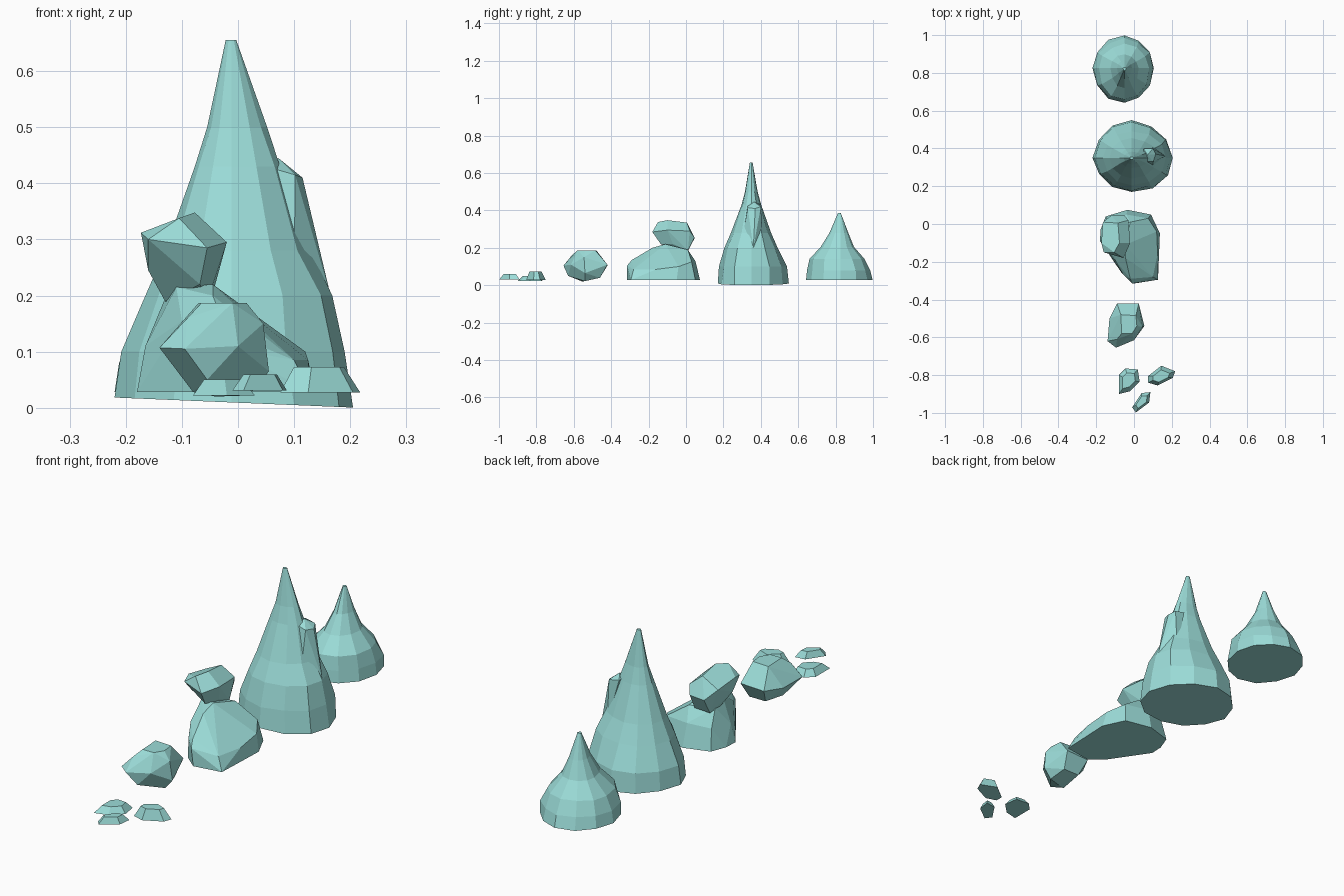
import bpy, bmesh, math, random

random.seed(4)
mat = bpy.data.materials.new("ice_stone")
mat.diffuse_color = (0.33, 0.72, 0.69, 1)


def finish(name, bm):
    bmesh.ops.recalc_face_normals(bm, faces=bm.faces[:])
    me = bpy.data.meshes.new(name)
    bm.to_mesh(me)
    bm.free()
    me.materials.append(mat)
    ob = bpy.data.objects.new(name, me)
    bpy.context.collection.objects.link(ob)
    return ob


def hull(name, pts):
    """Faceted rock: convex hull of a few points, flat facets merged."""
    bm = bmesh.new()
    for p in pts:
        bm.verts.new(p)
    r = bmesh.ops.convex_hull(bm, input=bm.verts[:])
    loose = {v for v in r["geom_interior"] + r["geom_unused"]
             if isinstance(v, bmesh.types.BMVert) and v.is_valid}
    bmesh.ops.delete(bm, geom=list(loose), context='VERTS')
    bmesh.ops.dissolve_limit(bm, angle_limit=math.radians(9),
                             verts=bm.verts[:], edges=bm.edges[:])
    return finish(name, bm)


def spire(name, cx, cy, rings, n=12, tilt=0.0):
    """Loft of rings (z, left, right, front, back) about an off-centre axis."""
    bm = bmesh.new()
    loops = []
    for k, (z, x0, x1, y0, y1) in enumerate(rings):
        mx, my = (cx, cy) if x0 < cx < x1 else ((x0 + x1) / 2, (y0 + y1) / 2)
        loop = []
        for i in range(n):
            a = 2 * math.pi * i / n
            c, s = math.cos(a), math.sin(a)
            j = 1 if i % 3 == 0 else random.uniform(0.95, 1.04)
            x = mx + c * j * ((x1 - mx) if c > 0 else (mx - x0))
            y = my + s * j * ((y1 - my) if s > 0 else (my - y0))
            loop.append(bm.verts.new((x, y, z - (tilt * x if k == 0 else 0))))
        loops.append(loop)
    for a, b in zip(loops, loops[1:]):
        for i in range(n):
            q = (i + 1) % n
            bm.faces.new((a[i], a[q], b[q], b[i]))
    bm.faces.new(loops[0])
    bm.faces.new(loops[-1])
    return finish(name, bm)


def pebble(name, outline, z0, z1):
    """Flat chip: outline at the bottom, shrunken outline on top."""
    mx = sum(p[0] for p in outline) / len(outline)
    my = sum(p[1] for p in outline) / len(outline)
    pts = [(x, y, z0) for x, y in outline]
    pts += [(mx + (x - mx) * 0.62, my + (y - my) * 0.62, z1) for x, y in outline]
    return hull(name, pts)


# Tall spire with a ledge on its right
spire("tall_spire", -0.012, 0.35, [
    (0.009, -0.22, 0.205, 0.17, 0.55),
    (0.10, -0.208, 0.19, 0.176, 0.54),
    (0.20, -0.165, 0.168, 0.205, 0.49),
    (0.28, -0.13, 0.13, 0.24, 0.455),
    (0.43, -0.077, 0.075, 0.297, 0.402),
    (0.50, -0.055, 0.052, 0.315, 0.383),
    (0.655, -0.022, -0.003, 0.341, 0.356)], tilt=0.042)
hull("spire_ledge", [
    (0.115, 0.37, 0.41), (0.102, 0.33, 0.415), (0.10, 0.40, 0.42),
    (0.072, 0.365, 0.445), (0.165, 0.36, 0.20), (0.05, 0.33, 0.43),
    (0.05, 0.40, 0.43), (0.10, 0.30, 0.24), (0.10, 0.41, 0.24)])

# Short spire at the back
spire("short_spire", -0.05, 0.825, [
    (0.028, -0.22, 0.105, 0.642, 0.998),
    (0.08, -0.212, 0.10, 0.647, 0.985),
    (0.14, -0.185, 0.08, 0.66, 0.955),
    (0.205, -0.125, 0.025, 0.72, 0.898),
    (0.28, -0.09, -0.01, 0.767, 0.868),
    (0.385, -0.058, -0.042, 0.812, 0.828)])

# Wide boulder
base = [(-0.177, -0.03), (-0.18, -0.09), (-0.11, -0.2), (-0.065, -0.26), (0, -0.315),
        (0.127, -0.295), (0.137, -0.05), (0.09, 0.05), (-0.035, 0.075), (-0.15, 0.04)]
hull("boulder", [(x, y, 0.028) for x, y in base] + [
    (-0.01, -0.315, 0.105), (0.10, -0.28, 0.085), (-0.055, -0.27, 0.12),
    (-0.02, -0.29, 0.135), (0.125, -0.16, 0.085), (0.12, -0.04, 0.10),
    (0.075, 0.03, 0.125), (-0.04, 0.05, 0.13), (-0.14, 0.02, 0.12),
    (-0.165, -0.08, 0.11), (-0.10, -0.19, 0.155),
    (-0.045, -0.18, 0.20), (-0.005, -0.14, 0.19), (-0.045, -0.11, 0.22),
    (-0.11, -0.10, 0.215), (-0.13, -0.02, 0.195), (-0.02, 0.01, 0.19)])

# Rock balanced on the boulder
hull("balanced_rock", [
    (-0.173, -0.10, 0.312), (-0.165, 0.01, 0.295), (-0.105, -0.15, 0.338),
    (-0.077, -0.10, 0.348), (-0.055, -0.18, 0.285), (-0.02, -0.10, 0.295),
    (-0.085, 0.005, 0.335), (-0.03, 0.02, 0.29), (-0.05, 0.045, 0.255),
    (-0.12, 0.045, 0.25), (-0.045, -0.07, 0.22), (-0.068, -0.135, 0.22),
    (-0.16, -0.10, 0.245), (-0.13, -0.06, 0.19), (-0.125, 0.01, 0.182),
    (-0.05, 0.01, 0.185), (-0.16, -0.15, 0.30)])

# Single round rock
hull("round_rock", [
    (-0.07, -0.48, 0.187), (0.01, -0.485, 0.187), (0.015, -0.54, 0.187),
    (-0.01, -0.58, 0.187), (-0.065, -0.58, 0.187),
    (-0.09, -0.42, 0.105), (0.025, -0.42, 0.11), (0.045, -0.545, 0.15),
    (0.055, -0.54, 0.065), (0.0, -0.615, 0.11), (-0.095, -0.655, 0.105),
    (-0.14, -0.62, 0.107), (-0.09, -0.61, 0.16), (-0.13, -0.50, 0.10),
    (-0.055, -0.63, 0.05), (-0.08, -0.57, 0.028), (-0.04, -0.555, 0.02),
    (0.02, -0.54, 0.022), (0.01, -0.46, 0.04), (-0.07, -0.46, 0.04)])

# Three flat pebbles at the front
pebble("pebble_left", [(-0.08, -0.80), (-0.045, -0.765), (0.02, -0.77),
                       (0.03, -0.835), (-0.02, -0.885), (-0.08, -0.90)], 0.022, 0.05)
pebble("pebble_right", [(0.075, -0.84), (0.075, -0.805), (0.145, -0.75),
                        (0.218, -0.78), (0.205, -0.815), (0.125, -0.855)], 0.027, 0.073)
pebble("pebble_front", [(-0.01, -0.97), (0.04, -0.895), (0.087, -0.89),
                        (0.08, -0.945), (0.01, -0.998)], 0.031, 0.059)
